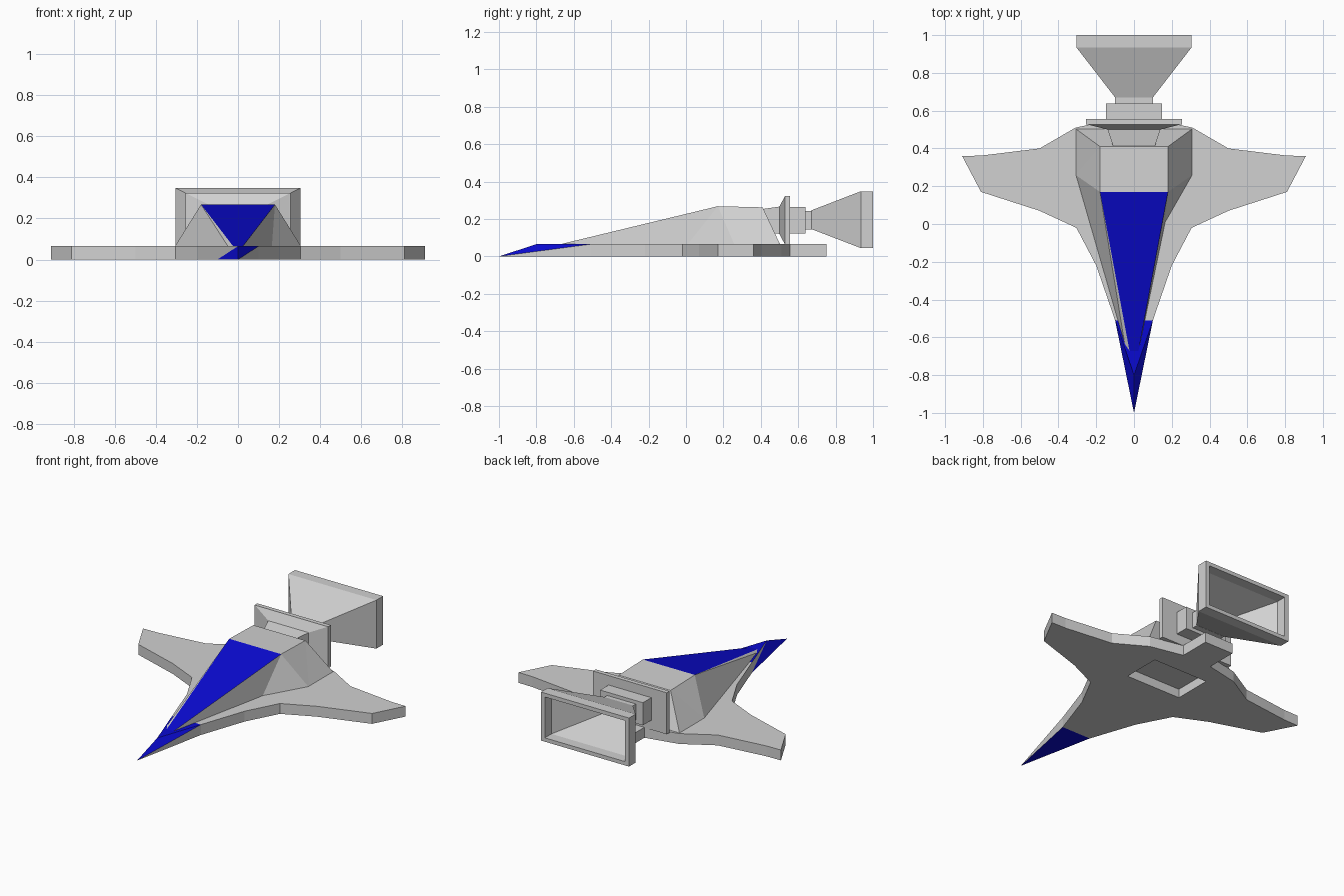
import bpy
import bmesh

if "Cube" in bpy.data.objects:
    bpy.data.objects.remove(bpy.data.objects["Cube"])


def material(name, rgb):
    m = bpy.data.materials.new(name)
    m.diffuse_color = (*rgb, 1)
    m.use_nodes = True
    m.node_tree.nodes["Principled BSDF"].inputs["Base Color"].default_value = m.diffuse_color
    return m


GREY = material("hull grey", (0.64, 0.64, 0.64))
BLUE = material("deep blue", (0.003, 0.003, 0.64))


def make(name, verts, faces, blue=()):
    """Flat-shaded mesh; faces whose index is in blue get the blue material."""
    me = bpy.data.meshes.new(name)
    me.from_pydata(verts, [], faces)
    me.materials.append(GREY)
    me.materials.append(BLUE)
    for i in blue:
        me.polygons[i].material_index = 1
    bm = bmesh.new()
    bm.from_mesh(me)
    bmesh.ops.recalc_face_normals(bm, faces=bm.faces)
    bm.to_mesh(me)
    bm.free()
    ob = bpy.data.objects.new(name, me)
    bpy.context.collection.objects.link(ob)
    return ob


def loft(name, rings, zc):
    """Join rectangular rings (y, half width, half height) along y."""
    verts, faces = [], []
    for y, hx, hz in rings:
        verts += [(-hx, y, zc - hz), (hx, y, zc - hz),
                  (hx, y, zc + hz), (-hx, y, zc + hz)]
    for r in range(len(rings) - 1):
        for k in range(4):
            j = (k + 1) % 4
            a = r * 4
            faces.append((a + k, a + j, a + 4 + j, a + 4 + k))
    n = len(verts)
    faces += [(0, 1, 2, 3), (n - 4, n - 3, n - 2, n - 1)]
    return make(name, verts, faces)


# Wing plate: mirrored outline, pointed nose with blue facets
T = 0.065
half = [(0.10, -0.51), (0.20, -0.22), (0.305, -0.02), (0.50, 0.07), (0.81, 0.17),
        (0.91, 0.36), (0.81, 0.362), (0.50, 0.40), (0.31, 0.51), (0.10, 0.555), (0.10, 0.75)]
outline = half + [(-x, y) for x, y in reversed(half)]
n = len(outline)
verts = [(x, y, 0) for x, y in outline] + [(x, y, T) for x, y in outline]
verts += [(0, -1.0, 0), (0, -0.80, T)]
tip, top_tip = 2 * n, 2 * n + 1
faces = [(tip, 0, n - 1), (top_tip, n, 2 * n - 1),          # bottom and top nose
         (tip, n, top_tip), (tip, top_tip, n - 1),          # nose flanks
         (tip, 0, n), (top_tip, 2 * n - 1, n - 1),
         tuple(range(n)), tuple(range(n, 2 * n))]
faces += [(i, i + 1, n + i + 1, n + i) for i in range(n - 1)]
plate = make("wing_plate", verts, faces, blue=(0, 1, 2, 3))

# Rectangular recess in the underside
cx, y0, y1, z0, z1 = 0.19, 0.17, 0.41, -0.05, 0.055
cutter = make("recess_cutter",
              [(x, y, z) for z in (z0, z1) for x, y in
               ((-cx, y0), (cx, y0), (cx, y1), (-cx, y1))],
              [(0, 1, 2, 3), (4, 5, 6, 7)] +
              [(k, (k + 1) % 4, 4 + (k + 1) % 4, 4 + k) for k in range(4)])
cutter.hide_render = True
cutter.hide_viewport = True
mod = plate.modifiers.new("recess", 'BOOLEAN')
mod.operation = 'DIFFERENCE'
mod.solver = 'EXACT'
mod.object = cutter

# Cabin with sloped blue windscreen
b = 0.06
cabin = [(0, -0.80, 0.034),
         (-0.18, 0.17, 0.268), (0.18, 0.17, 0.268),
         (0.18, 0.41, 0.262), (-0.18, 0.41, 0.262),
         (-0.05, -0.63, 0.066), (-0.31, 0.26, b), (-0.31, 0.505, b),
         (0.165, 0.01, 0.066), (0.31, 0.26, b), (0.31, 0.505, b)]
make("cabin", cabin,
     [(0, 2, 1), (1, 2, 3, 4),
      (0, 1, 5), (5, 1, 6), (1, 4, 6), (6, 4, 7),
      (0, 8, 2), (8, 9, 2), (2, 9, 3), (9, 10, 3),
      (4, 3, 10, 7), (0, 5, 6, 7, 10, 9, 8)], blue=(0,))

# Engine mount: tapered block, flared flange, stepped collar and neck
ZC = 0.193
loft("engine_mount", [(0.41, 0.11, 0.06), (0.50, 0.14, 0.073), (0.528, 0.25, 0.128),
                      (0.528, 0.255, 0.13), (0.555, 0.255, 0.13), (0.555, 0.148, 0.071),
                      (0.638, 0.148, 0.071), (0.638, 0.10, 0.05), (0.675, 0.10, 0.05)], ZC)

# Hollow exhaust nozzle
loft("exhaust_nozzle", [(0.67, 0.10, 0.05), (0.935, 0.305, 0.152), (1.0, 0.305, 0.152),
                        (1.0, 0.278, 0.128), (0.935, 0.278, 0.128), (0.70, 0.085, 0.038)], ZC + 0.003)
